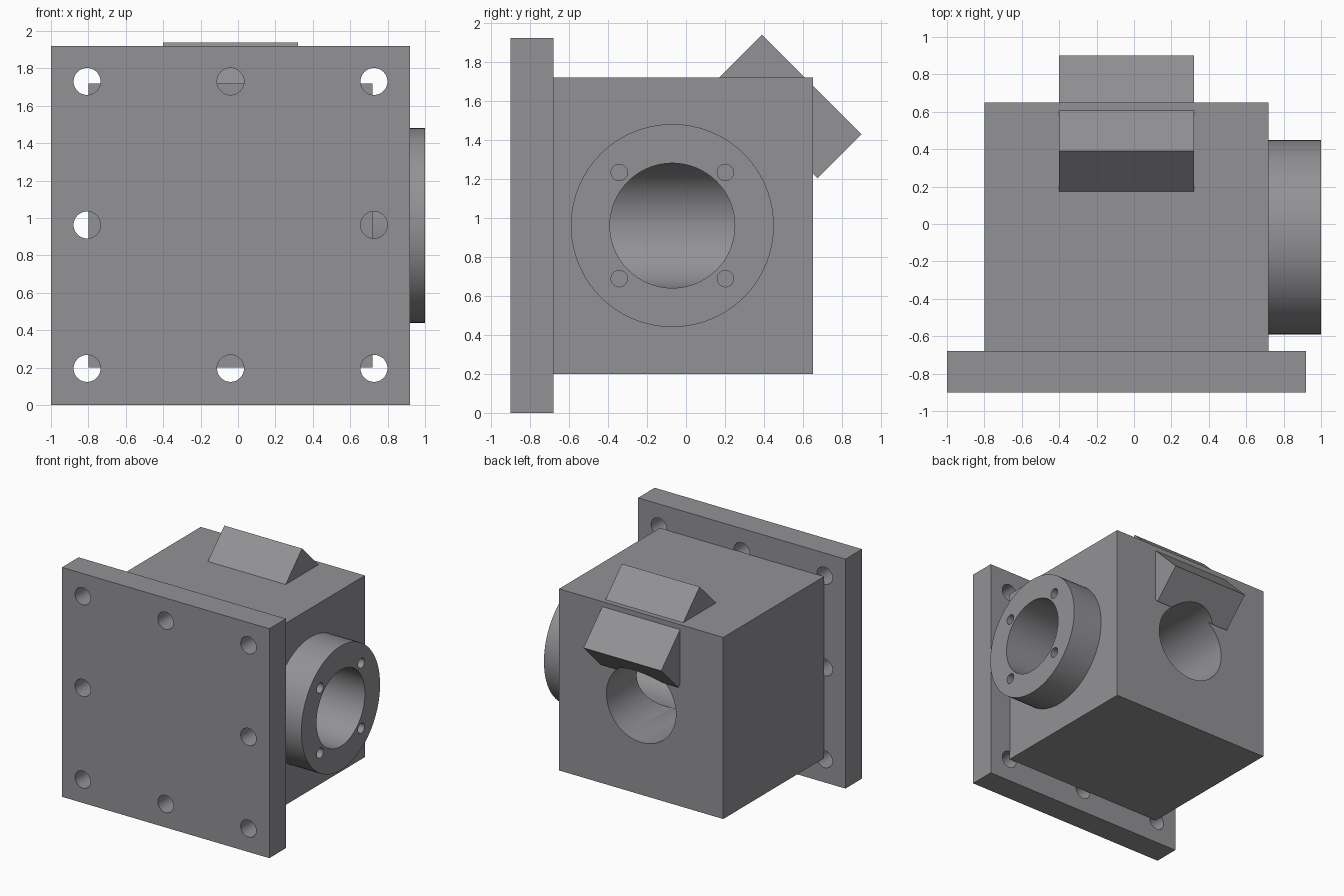
import bpy, math
from mathutils import Matrix

if "Cube" in bpy.data.objects:
    bpy.data.objects.remove(bpy.data.objects["Cube"])

CX, CZ = -0.04, 0.96        # axis of the flange and body
BY = -0.07                  # centre of the side boss along y

metal = bpy.data.materials.new("grey metal")
metal.diffuse_color = (0.29, 0.29, 0.305, 1)
metal.use_nodes = True
metal.node_tree.nodes["Principled BSDF"].inputs["Base Color"].default_value = metal.diffuse_color


def box(name, lo, hi):
    """Box between two opposite corners."""
    mid = [(a + b) / 2 for a, b in zip(lo, hi)]
    bpy.ops.mesh.primitive_cube_add(size=1)
    ob = bpy.context.object
    ob.name = name
    ob.data.transform(Matrix.Translation(mid) @ Matrix.Diagonal(
        [b - a for a, b in zip(lo, hi)] + [1]))
    return ob


def cylinder(name, axis, a, b, centre, radius, sides=64):
    """Cylinder along x or y from a to b; centre is the other two coordinates."""
    bpy.ops.mesh.primitive_cylinder_add(vertices=sides, radius=radius, depth=b - a)
    ob = bpy.context.object
    ob.name = name
    mid = (a + b) / 2
    if axis == 'X':
        place, turn = (mid, centre[0], centre[1]), Matrix.Rotation(math.pi / 2, 4, 'Y')
    else:
        place, turn = (centre[0], mid, centre[1]), Matrix.Rotation(math.pi / 2, 4, 'X')
    ob.data.transform(Matrix.Translation(place) @ turn)
    return ob


def combine(target, tool, operation):
    """Apply a boolean and remove the tool."""
    mod = target.modifiers.new("boolean", 'BOOLEAN')
    mod.operation, mod.solver, mod.object = operation, 'EXACT', tool
    bpy.context.view_layer.objects.active = target
    bpy.ops.object.modifier_apply(modifier=mod.name)
    bpy.data.objects.remove(tool)


# Square mounting flange with eight bolt holes around its edge
housing = box("housing", (-1.0, -0.9, 0), (0.92, -0.68, 1.92))
for i in (-1, 0, 1):
    for k in (-1, 0, 1):
        if i or k:
            hole = cylinder("bolt_hole", 'Y', -1, -0.5,
                            (CX + i * 0.767, CZ + 0.003 + k * 0.767), 0.072, 48)
            combine(housing, hole, 'DIFFERENCE')

# Cubic body behind the flange
combine(housing, box("body", (-0.8, -0.685, 0.2), (0.72, 0.65, 1.72)), 'UNION')

# Round boss on the right side
combine(housing, cylinder("side_boss", 'X', 0.6, 1.0, (BY, CZ), 0.52, 96), 'UNION')

# Square pad set at 45 degrees across the top rear edge
pad = box("slanted_pad", (-0.36, -0.36, -0.32), (0.36, 0.36, 0))
pad.data.transform(Matrix.Translation((CX, 0.645, 1.683)) @ Matrix.Rotation(-math.pi / 4, 4, 'X'))
combine(housing, pad, 'UNION')

# Rear bore meeting the side bore inside the body
combine(housing, cylinder("rear_bore", 'Y', -0.42, 0.6501 + 0.2, (CX, CZ), 0.322), 'DIFFERENCE')
combine(housing, cylinder("side_bore", 'X', CX, 1.1, (BY, CZ), 0.32), 'DIFFERENCE')

# Four blind screw holes in the boss
for i in (-1, 1):
    for k in (-1, 1):
        hole = cylinder("screw_hole", 'X', 0.75, 1.1,
                        (BY + i * 0.272, CZ + k * 0.272), 0.042, 32)
        combine(housing, hole, 'DIFFERENCE')

housing.data.materials.clear()
housing.data.materials.append(metal)
bpy.ops.object.select_all(action='DESELECT')
housing.select_set(True)
bpy.context.view_layer.objects.active = housing
bpy.ops.object.shade_smooth_by_angle(angle=math.radians(30))
